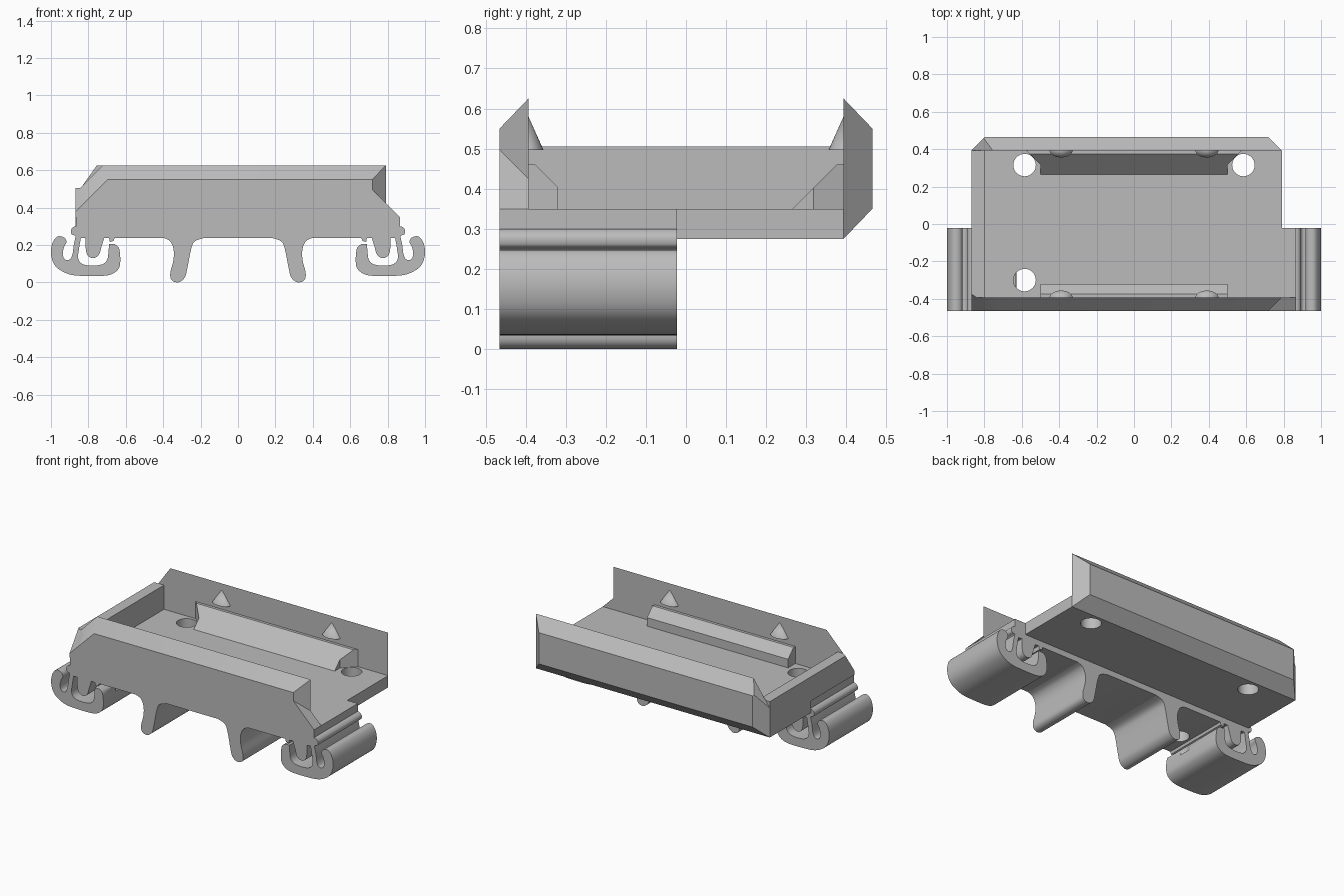
import bpy, bmesh, math
from mathutils import Vector

cube = bpy.data.objects.get("Cube")
if cube:
    bpy.data.objects.remove(cube)

grey = bpy.data.materials.new("plain_grey")
grey.use_nodes = True
colour = (0.5, 0.5, 0.5, 1)
grey.diffuse_color = colour
grey.node_tree.nodes["Principled BSDF"].inputs["Base Color"].default_value = colour


def finish(name, bm):
    bmesh.ops.recalc_face_normals(bm, faces=bm.faces)
    mesh = bpy.data.meshes.new(name)
    bm.to_mesh(mesh)
    bm.free()
    mesh.materials.append(grey)
    obj = bpy.data.objects.new(name, mesh)
    bpy.context.collection.objects.link(obj)
    return obj


def prism(name, profile, axis, lo, hi, cuts=()):
    """Extrude a profile along axis x (points y,z), y (x,z) or z (x,y); trim by planes."""
    place = {"x": lambda a, b: (lo, a, b),
             "y": lambda a, b: (a, lo, b),
             "z": lambda a, b: (a, b, lo)}[axis]
    bm = bmesh.new()
    face = bm.faces.new([bm.verts.new(place(a, b)) for a, b in profile])
    step = Vector([(hi - lo) * (axis == k) for k in "xyz"])
    new = bmesh.ops.extrude_face_region(bm, geom=[face], use_keep_orig=True)
    bmesh.ops.translate(bm, vec=step,
                        verts=[g for g in new["geom"] if isinstance(g, bmesh.types.BMVert)])
    bmesh.ops.recalc_face_normals(bm, faces=bm.faces)
    for point, normal in cuts:
        bmesh.ops.bisect_plane(bm, geom=bm.verts[:] + bm.edges[:] + bm.faces[:],
                               plane_co=point, plane_no=normal, clear_outer=True)
        bmesh.ops.holes_fill(bm, edges=[e for e in bm.edges if e.is_boundary])
    return finish(name, bm)


def rect(a, b, c, d):
    return [(a, c), (b, c), (b, d), (a, d)]


def smooth_path(points, steps=4):
    """Smooth curve through the points."""
    pts = [Vector(p) for p in points]
    pts = [pts[0]] + pts + [pts[-1]]
    out = []
    for p, q, r, s in zip(pts, pts[1:], pts[2:], pts[3:]):
        for i in range(steps):
            t = i / steps
            out.append(tuple(0.5 * (2 * q + (r - p) * t + (2 * p - 5 * q + 4 * r - s) * t * t
                                    + (3 * q - p - 3 * r + s) * t ** 3)))
    return out + [tuple(pts[-1])]


FRONT, INNER, MID, TOP, FLOOR = -0.465, 0.393, -0.022, 0.625, 0.35

# Rail clip: legs, tongues and sprung hooks as one mirrored profile
leg = smooth_path([(.18, .238), (.23, .22), (.25, .18), (.27, .08), (.285, .025), (.32, 0),
                   (.355, .012), (.362, .05), (.345, .12), (.345, .18), (.365, .222), (.40, .238)])
tongue = smooth_path([(.715, .238), (.73, .19), (.745, .145), (.775, .13), (.805, .145),
                      (.815, .19), (.815, .238)])
slot = smooth_path([(.84, .238), (.85, .18), (.855, .13), (.835, .1), (.79, .09), (.73, .095),
                    (.7, .12), (.692, .17), (.69, .205)])
hook = smooth_path([(.66, .205), (.635, .18), (.63, .1), (.65, .06), (.70, .037), (.8, .034),
                    (.89, .04), (.95, .065), (.985, .1), (1, .155), (.992, .21), (.965, .245),
                    (.93, .24), (.917, .215), (.93, .19), (.937, .15), (.925, .122), (.9, .122),
                    (.885, .15), (.878, .2), (.868, .245)])
bead = smooth_path([(.872, .25), (.89, .258), (.893, .28), (.88, .296), (.865, .3)])
tooth = [(.66, .238), (.665, .222), (.685, .215), (.69, .238)]
half = leg + tooth + tongue + slot + hook + bead + [(.865, FLOOR)]
clip = prism("clip_body", half + [(-x, z) for x, z in reversed(half)], "y", FRONT, MID)

# Rear floor plate
floor = prism("floor_plate", rect(-.87, .79, MID, INNER), "z", .275, FLOOR)

# Screw holes
for x, y, part in ((-.585, .315, floor), (.585, .315, floor), (-.585, -.3, clip)):
    ring = [(x + .06 * math.cos(a * math.pi / 16), y + .06 * math.sin(a * math.pi / 16))
            for a in range(32)]
    cutter = prism("hole_cutter", ring, "z", .15, .5)
    cutter.hide_render = True
    mod = part.modifiers.new("hole", "BOOLEAN")
    mod.operation = "DIFFERENCE"
    mod.solver = "EXACT"
    mod.object = cutter
    bpy.context.view_layer.objects.active = part
    bpy.ops.object.modifier_apply(modifier=mod.name)
    bpy.data.objects.remove(cutter)

# Walls; the front left corner is trimmed by one sloping plane
corner = ((-.87, FRONT, .375), (-1, -math.sqrt(2), 1))
prism("front_wall", [(FRONT, FLOOR), (-INNER, FLOOR), (-INNER, TOP), (FRONT, .55)],
      "x", -.87, .79, [corner, ((.79, -INNER, .5), (1, -1, 0))])
prism("front_gusset", [(.6, FLOOR), (.865, FLOOR), (.72, .495), (.6, .495)],
      "y", FRONT, -INNER)
prism("left_end_wall", rect(-.87, -.8, FRONT, INNER), "z", FLOOR, .505, [corner])
prism("back_wall", [(INNER, .275), (-FRONT, FLOOR), (-FRONT, .55), (INNER, TOP)],
      "x", -.87, .79, [((.79, INNER, .5), (1, 1, 0)), ((-.87, INNER, .5), (-1, 1, 0)),
                       ((-.755, INNER, TOP), (-.12, 0, .085))])

# Ledges along the inside of both walls
prism("front_ledge", [(-INNER, FLOOR), (-.32, FLOOR), (-.32, .405), (-.375, .46), (-INNER, .46)],
      "x", -.5, .5)
prism("back_ledge", [(-.5, .26), (.5, .26), (.5, .318), (.575, INNER), (-.575, INNER), (-.5, .318)],
      "z", FLOOR, .46, [((0, .265, FLOOR), (0, -1, 1))])

# Snap cones on the inside of both walls
for side, label in ((-1, "front"), (1, "back")):
    for x in (-.39, .39):
        bm = bmesh.new()
        bmesh.ops.create_cone(bm, cap_ends=True, segments=32, radius1=.062, radius2=0, depth=.09)
        bmesh.ops.scale(bm, vec=(1, .65, 1), verts=bm.verts)
        bmesh.ops.translate(bm, vec=(x, side * .396, .542), verts=bm.verts)
        finish(label + "_snap_cone", bm)

# Smooth the curved parts, keep the corners sharp
for obj in bpy.context.scene.objects:
    if obj.type == "MESH":
        obj.select_set(True)
        bpy.context.view_layer.objects.active = obj
bpy.ops.object.shade_smooth_by_angle(angle=math.radians(35))
